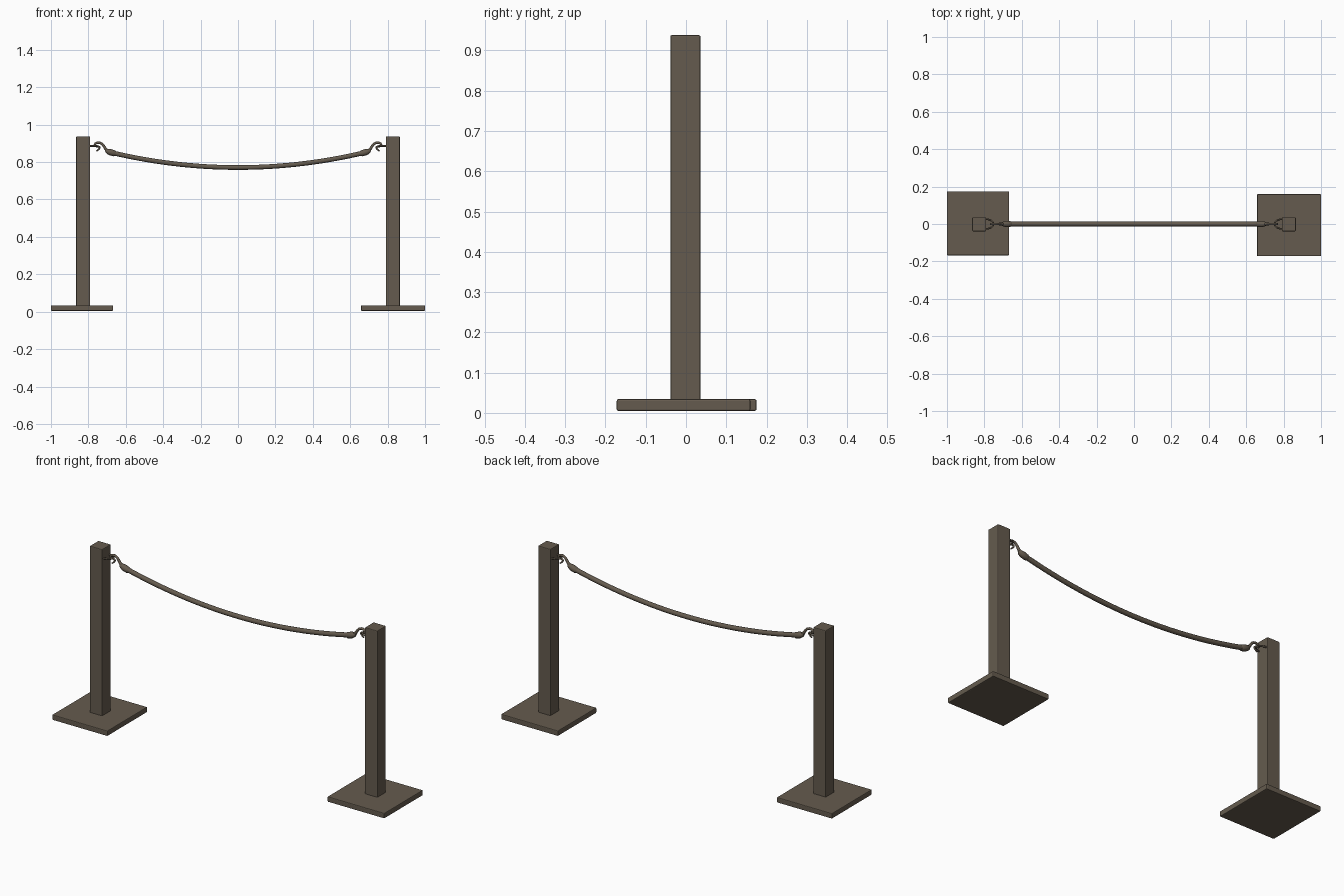
import bpy, bmesh, math

if "Cube" in bpy.data.objects:
    bpy.data.objects.remove(bpy.data.objects["Cube"])

mat = bpy.data.materials.new("dull brown")
mat.diffuse_color = (0.13, 0.105, 0.077, 1)
mat.use_nodes = True
mat.node_tree.nodes["Principled BSDF"].inputs["Base Color"].default_value = mat.diffuse_color


def box(name, x0, x1, y0, y1, z0, z1, bevel):
    bm = bmesh.new()
    bmesh.ops.create_cube(bm, size=1)
    for v in bm.verts:
        v.co = ((x0 + x1) / 2 + v.co.x * (x1 - x0),
                (y0 + y1) / 2 + v.co.y * (y1 - y0),
                (z0 + z1) / 2 + v.co.z * (z1 - z0))
    bmesh.ops.bevel(bm, geom=bm.edges[:], offset=bevel, segments=2,
                    profile=0.5, affect='EDGES')
    me = bpy.data.meshes.new(name)
    bm.to_mesh(me)
    bm.free()
    me.materials.append(mat)
    ob = bpy.data.objects.new(name, me)
    bpy.context.collection.objects.link(ob)
    return ob


def tube(name, pts, radius, radii=None, smooth=True):
    cu = bpy.data.curves.new(name, 'CURVE')
    cu.dimensions = '3D'
    cu.bevel_depth = radius
    cu.bevel_resolution = 4
    cu.use_fill_caps = True
    cu.resolution_u = 4
    kind = 'NURBS' if smooth else 'POLY'
    sp = cu.splines.new(kind)
    sp.points.add(len(pts) - 1)
    for i, p in enumerate(pts):
        sp.points[i].co = (*p, 1)
        sp.points[i].radius = radii[i] if radii else 1
    if smooth:
        sp.order_u = 3
        sp.use_endpoint_u = True
    ob = bpy.data.objects.new(name, cu)
    bpy.context.collection.objects.link(ob)
    cu.materials.append(mat)
    bpy.ops.object.select_all(action='DESELECT')
    bpy.context.view_layer.objects.active = ob
    ob.select_set(True)
    bpy.ops.object.convert(target='MESH')
    ob = bpy.context.view_layer.objects.active
    bpy.ops.object.shade_smooth_by_angle(angle=math.radians(40))
    return ob


# base plates
box("left_base", -1.0, -0.668, -0.168, 0.175, 0.005, 0.034, 0.004)
box("right_base", 0.658, 1.0, -0.172, 0.16, 0.005, 0.034, 0.004)

for side, s in (("left", -1), ("right", 1)):
    # square post
    x0, x1 = sorted((s * 0.79, s * 0.865))
    box(side + "_post", x0, x1, -0.039, 0.036, 0.03, 0.938, 0.004)
    # eye ring standing out of the post
    ring = [(s * (0.792 - 0.04 * math.sin(a)), 0.026 * math.cos(a), 0.886)
            for a in [math.pi * i / 12 for i in range(13)]]
    tube(side + "_eye", ring, 0.0045, smooth=False)
    # hook rising from the rope end, over the ring and back down
    path = [(0.685, 0.855), (0.705, 0.864), (0.722, 0.894), (0.740, 0.905),
            (0.758, 0.898), (0.760, 0.880), (0.745, 0.868), (0.740, 0.882)]
    path = path[:4] + [(0.762, 0.902), (0.768, 0.885), (0.742, 0.884),
                       (0.738, 0.872), (0.757, 0.858)]
    tube(side + "_hook", [(s * x, 0, z) for x, z in path], 0.0065,
         [1.4, 1.2, 1, 1, 1, 0.9, 0.8, 0.7, 0.5])
    # end collar of the rope
    col = [(0.655, 0.8445), (0.662, 0.8465), (0.685, 0.8535), (0.700, 0.860), (0.708, 0.866)]
    tube(side + "_collar", [(s * x, 0, z) for x, z in col], 0.017,
         [0.75, 0.95, 1, 0.75, 0.4], smooth=False)

# hanging rope
n = 32
rope = []
for i in range(n + 1):
    x = -0.69 + 1.38 * i / n
    rope.append((x, 0, 0.771 + 0.083 * (x / 0.69) ** 2))
tube("rope", rope, 0.0125, smooth=False)
